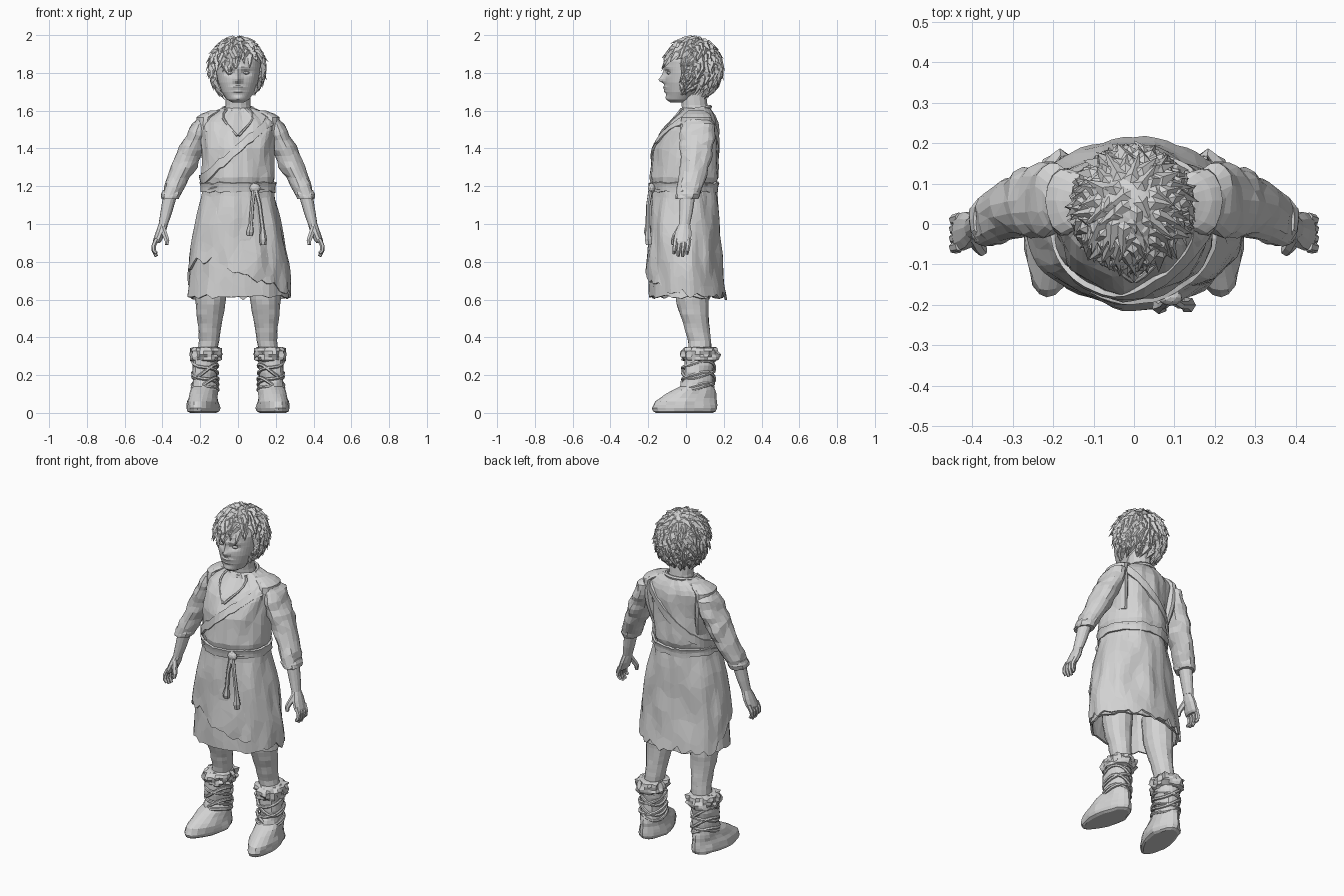
import bpy, bmesh, math, random
from mathutils import Vector, noise

random.seed(4)
if "Cube" in bpy.data.objects:
    bpy.data.objects.remove(bpy.data.objects["Cube"], do_unlink=True)

clay = bpy.data.materials.new("clay_grey")
clay.use_nodes = True
clay.diffuse_color = (0.65, 0.65, 0.65, 1)
clay.node_tree.nodes["Principled BSDF"].inputs["Base Color"].default_value = (0.65, 0.65, 0.65, 1)


def link(name, data, mirror=False):
    o = bpy.data.objects.new(name, data)
    bpy.context.collection.objects.link(o)
    data.materials.append(clay)
    if mirror:
        o.modifiers.new("mirror", "MIRROR").use_mirror_merge = False
    return o


def mesh(name, verts, faces, mirror=False):
    me = bpy.data.meshes.new(name)
    me.from_pydata([tuple(v) for v in verts], [], faces)
    bm = bmesh.new()
    bm.from_mesh(me)
    bmesh.ops.recalc_face_normals(bm, faces=bm.faces)
    bm.to_mesh(me)
    bm.free()
    return link(name, me, mirror)


def grid(rows, n, cap):
    """Faces joining closed rings of n points."""
    f = [(r * n + i, r * n + (i + 1) % n, (r + 1) * n + (i + 1) % n, (r + 1) * n + i)
         for r in range(rows - 1) for i in range(n)]
    if cap:
        f += [tuple(range(n)), tuple(range((rows - 1) * n, rows * n))]
    return f


def loft(name, rows, n=14, sub=3, rough=0.0, freq=20, mirror=True, shape=None, ratio=1):
    """Stack of level ellipses: x, y, z, radius x, radius y."""
    rings = []
    for a, b in zip(rows, rows[1:]):
        rings += [[p + (q - p) * k / sub for p, q in zip(a, b)] for k in range(sub)]
    rings.append(rows[-1])
    verts = []
    for x, y, z, rx, ry in rings:
        for i in range(n):
            t = math.tau * i / n
            v = Vector((x + rx * math.cos(t), y + ry * math.sin(t), z))
            k = rough * noise.noise(v * freq)
            v += Vector((math.cos(t) * k, math.sin(t) * k, 0))
            verts.append(shape(v) if shape else v)
    o = mesh(name, verts, grid(len(rings), n, True), mirror)
    if ratio < 1:
        o.modifiers.new("facets", "DECIMATE").ratio = ratio
    return o


def cord(name, lines, radius, mirror=False, closed=False, taper=None):
    """Round cords through points."""
    cu = bpy.data.curves.new(name, "CURVE")
    cu.dimensions = "3D"
    cu.bevel_depth = radius
    cu.bevel_resolution = 1
    cu.use_fill_caps = True
    for pts in lines:
        s = cu.splines.new("POLY")
        s.points.add(len(pts) - 1)
        s.use_cyclic_u = closed
        s.use_smooth = False
        for i, p in enumerate(pts):
            s.points[i].co = (*p, 1)
            s.points[i].radius = taper[i] if taper else 1
    return link(name, cu, mirror)


def ball(name, loc, size, mirror=False):
    bm = bmesh.new()
    bmesh.ops.create_icosphere(bm, subdivisions=2, radius=1)
    for v in bm.verts:
        v.co = Vector(a * b for a, b in zip(v.co, size)) + Vector(loc)
    me = bpy.data.meshes.new(name)
    bm.to_mesh(me)
    bm.free()
    return link(name, me, mirror)


# Clothed body outline: height, centre y, radius x, radius y
BODY = [(.58, .004, .272, .205), (.8, -.008, .253, .188), (1.0, -.01, .22, .18),
        (1.17, -.012, .182, .16), (1.2, -.014, .182, .162), (1.245, -.012, .196, .176),
        (1.4, -.004, .188, .168), (1.5, .025, .2, .145), (1.55, .045, .2, .12),
        (1.585, .055, .15, .095), (1.615, .055, .08, .075)]


def body(a, z, off=0.0):
    z = min(max(z, BODY[0][0]), BODY[-1][0])
    for p, q in zip(BODY, BODY[1:]):
        if z <= q[0]:
            k = (z - p[0]) / (q[0] - p[0])
            cy, rx, ry = [p[i] + (q[i] - p[i]) * k for i in (1, 2, 3)]
            return Vector(((rx + off) * math.cos(a), cy + (ry + off) * math.sin(a), z))


def cloth(name, top, bottom, off, fold, n=48, rows=14, thick=.012, ratio=.45):
    """Wrapped cloth between two height rules, with wrinkles."""
    verts = []
    for r in range(rows):
        for i in range(n):
            a = math.tau * i / n
            z = bottom(a) + (top(a) - bottom(a)) * r / (rows - 1)
            p = Vector((3 * math.cos(a), 3 * math.sin(a), z * 5 + off * 90))
            verts.append(body(a, z, off + fold * noise.noise(p)))
    o = mesh(name, verts, grid(rows, n, False))
    o.modifiers.new("thickness", "SOLIDIFY").thickness = thick
    if ratio < 1:
        o.modifiers.new("facets", "DECIMATE").ratio = ratio
    return o


def jag(a, amount, freq):
    return amount * noise.noise(Vector((math.cos(a) * freq, math.sin(a) * freq, 7)))


def over_hem(a):
    w = min(1, max(0, .4 - .9 * math.sin(a)))
    return .62 + w * (.125 - .11 * math.cos(a)) + jag(a, .06, 5)


# Clothes
cloth("vest", lambda a: 1.615, lambda a: 1.2 + jag(a, .02, 4), .002, .018, rows=18)
cloth("underskirt", lambda a: 1.18, lambda a: .615 + jag(a, .025, 4), -.002, .012)
cloth("overskirt", lambda a: 1.18, over_hem, .009, .018, n=64)
cloth("belt", lambda a: 1.22 + jag(a, .014, 5), lambda a: 1.17 + jag(a, .014, 4),
      .006, .012, rows=5, ratio=1)
cord("belt_cord", [[body(math.tau * i / 40, 1.196 + .014 * math.sin(math.tau * i / 13), .007)
                    for i in range(40)]], .009, closed=True)
ball("belt_knot", (.09, -.182, 1.19), (.03, .02, .026))
cord("belt_ends", [[(.085, -.187, 1.18), (.075, -.2, 1.1), (.068, -.203, 1.0), (.064, -.203, .96), (.062, -.2, .94)],
                   [(.095, -.187, 1.18), (.115, -.2, 1.1), (.13, -.2, .98), (.133, -.2, .92), (.133, -.197, .89)]],
     .012, taper=[1, .9, 1, 1.7, 1.4])

# Shoulder strap circling the torso on a slope
strap = []
for i in range(48):
    a, z = math.tau * i / 48, 1.4
    for _ in range(40):
        z += .3 * (min(1.58, 1.4 + .9 * body(a, z).x) - z)
    strap += [body(a, z + dz + jag(a, .012, 9), .012) for dz in (-.026, .026)]
strap_faces = [(2 * i, 2 * i + 1, (2 * i + 3) % 96, (2 * i + 2) % 96) for i in range(48)]
band = mesh("shoulder_strap", strap, strap_faces)
band.modifiers.new("thickness", "SOLIDIFY").thickness = .014

# Neckline
front = -math.pi / 2
cord("neck_opening", [[body(front + .6 * (1 - k / 6) + .02, 1.605 - .023 * k, .003) for k in range(7)]],
     .007, mirror=True)
cord("collar", [[(.083 * math.cos(math.tau * i / 20), .05 + .077 * math.sin(math.tau * i / 20),
                  1.606 + .014 * math.sin(math.tau * i / 20)) for i in range(20)]], .011, closed=True)
loft("vest_shoulder", [(.11, .055, 1.6, .04, .045), (.145, .058, 1.583, .047, .07), (.17, .058, 1.565, .048, .08),
                       (.175, .055, 1.53, .046, .085), (.165, .05, 1.42, .04, .083), (.145, .03, 1.3, .035, .075)],
     rough=.006)

# Arms
loft("sleeve", [(.185, .063, 1.56, .025, .05), (.197, .063, 1.53, .05, .083), (.213, .06, 1.47, .062, .092),
                (.25, .055, 1.39, .067, .087), (.288, .045, 1.3, .067, .078), (.325, .025, 1.22, .057, .067),
                (.358, .008, 1.14, .048, .06)], n=18, rough=.014, freq=18, ratio=.6)
loft("sleeve_cuff", [(.345, .014, 1.18, .052, .064), (.352, .01, 1.16, .054, .066),
                     (.362, .006, 1.133, .048, .06)], rough=.012, freq=40, sub=2)
loft("forearm", [(.355, .01, 1.17, .038, .043), (.38, 0, 1.06, .031, .036), (.395, -.008, 1.0, .025, .031)])
loft("hand", [(.395, -.008, 1.0, .025, .031), (.41, -.014, .955, .026, .046),
              (.428, -.02, .91, .023, .048), (.433, -.022, .9, .018, .044)], n=10, sub=2)
cord("fingers", [[(.43, y, .92), (.446, y - .004, .885), (.446, y - .008, .86), (.432, y - .01, z)]
                 for y, z in ((-.054, .845), (-.031, .83), (-.008, .828), (.015, .842))],
     .0125, mirror=True, taper=[1.1, 1, .9, .7])
cord("thumb", [[(.4, -.03, .98), (.386, -.055, .94), (.376, -.066, .915), (.378, -.07, .89)]],
     .014, mirror=True, taper=[1.2, 1.1, 1, .7])

# Legs and boots
loft("leg", [(.142, .03, .74, .083, .098), (.145, .032, .6, .08, .088), (.148, .043, .52, .071, .077),
             (.15, .058, .45, .06, .067), (.153, .073, .38, .054, .062), (.165, .075, .3, .053, .06)], rough=.005)


def toe_out(v):
    """Swing the toe outward and narrow it."""
    mid = .182
    narrow = 1 - max(0, -.05 - v.y) * 1.8
    v.x = mid + (v.x - mid) * narrow + max(0, .06 - v.y) * .17 - .008
    return v


loft("boot", [(.182, .07, .32, .062, .08), (.182, .07, .25, .064, .08), (.183, .065, .18, .062, .078),
              (.183, .058, .14, .064, .09), (.183, .025, .1, .071, .132), (.183, -.004, .06, .081, .166),
              (.183, -.01, .025, .083, .174), (.183, -.01, .008, .078, .167), (.183, -.01, 0, .064, .15)],
     n=20, sub=2, rough=.01, shape=toe_out)
loft("boot_fur", [(.17, .073, .35, .06, .07), (.171, .073, .343, .08, .092), (.171, .073, .31, .087, .099),
                  (.172, .073, .28, .08, .092), (.172, .073, .27, .06, .075)], n=26, sub=2, rough=.03, freq=40)
wraps = []
for z, s in ((.24, .03), (.22, -.03), (.18, .03), (.155, -.025), (.135, .012)):
    wraps.append([(.174 + (.067 + (.2 - z) * .03) * math.cos(t), .066 + .085 * math.sin(t) - max(0, .17 - z) * .2,
                   z + s * math.cos(t) + .012 * math.sin(2 * t)) for t in (math.tau * i / 18 for i in range(18))])
cord("boot_wraps", wraps, .009, mirror=True, closed=True)

# Head with sculpted features: x, z, push forward, width, height
FEATURES = [(0, 1.762, .03, .017, .016), (0, 1.79, .015, .012, .024), (.043, 1.8, -.016, .024, .014),
            (-.043, 1.8, -.016, .024, .014), (0, 1.828, .007, .07, .012), (0, 1.722, .014, .03, .009),
            (0, 1.703, .012, .024, .008), (0, 1.665, .009, .03, .016)]


def sculpt(v):
    if v.y < 0:
        v.y -= sum(f * math.exp(-((v.x - x) / w) ** 2 - ((v.z - z) / h) ** 2) for x, z, f, w, h in FEATURES)
    return v


loft("neck", [(0, .055, 1.57, .078, .075), (0, .045, 1.63, .066, .07), (0, .035, 1.72, .066, .07)], mirror=False)
loft("head", [(0, -.04, 1.643, .03, .042), (0, -.03, 1.66, .06, .068), (0, -.012, 1.7, .086, .094),
              (0, .002, 1.75, .105, .114), (0, .01, 1.8, .115, .122), (0, .02, 1.86, .122, .13),
              (0, .03, 1.92, .108, .115), (0, .03, 1.96, .06, .07)], n=44, sub=6, mirror=False, shape=sculpt)
ball("eye", (.043, -.09, 1.8), (.017, .012, .009), mirror=True)
ball("ear", (.12, .025, 1.775), (.014, .024, .036), mirror=True)

# Hair: scalp shell plus broad layered locks falling from the crown
CENTRE, SIZE = Vector((-.004, .038, 1.822)), Vector((.144, .15, .166))


def bald(p, pad=0.0):
    return p.z < 1.7 + pad or (p.y < -.015 and p.z < 1.865 + .25 * p.x + pad)


bm = bmesh.new()
bmesh.ops.create_uvsphere(bm, u_segments=28, v_segments=18, radius=1)
for v in bm.verts:
    v.co = CENTRE + v.co * SIZE
bmesh.ops.delete(bm, geom=[v for v in bm.verts if bald(v.co)], context="VERTS")
me = bpy.data.meshes.new("hair_scalp")
bm.to_mesh(me)
bm.free()
link("hair_scalp", me)

crown = Vector((0, .3, 1)).normalized()
verts, faces = [], []
for i in range(330):
    h = 1 - 2 * (i + .5) / 330
    a = i * math.pi * (3 - math.sqrt(5))
    d = Vector((math.sqrt(1 - h * h) * math.cos(a), math.sqrt(1 - h * h) * math.sin(a), h))
    p = CENTRE + d * SIZE
    if bald(p, .012):
        continue
    fall = (d * d.dot(crown) - crown).normalized()
    fall = (fall + d.cross(fall) * random.uniform(-.6, .6)).normalized()
    side = d.cross(fall)
    # Lift some tips off the scalp for a tousled outline
    length = random.uniform(.06, .1)
    tip = p + fall * length - d * (length ** 2 * 2.6 - random.uniform(.002, .022))
    b = len(verts)
    verts += [p - fall * .02 - d * .008, p - side * .024 - d * .005, p + d * .012 + fall * .012,
              p + side * .024 - d * .005, tip]
    faces += [(b + j, b + (j + 1) % 4, b + 4) for j in range(4)] + [(b, b + 1, b + 2), (b, b + 2, b + 3)]
mesh("hair_locks", verts, faces)
